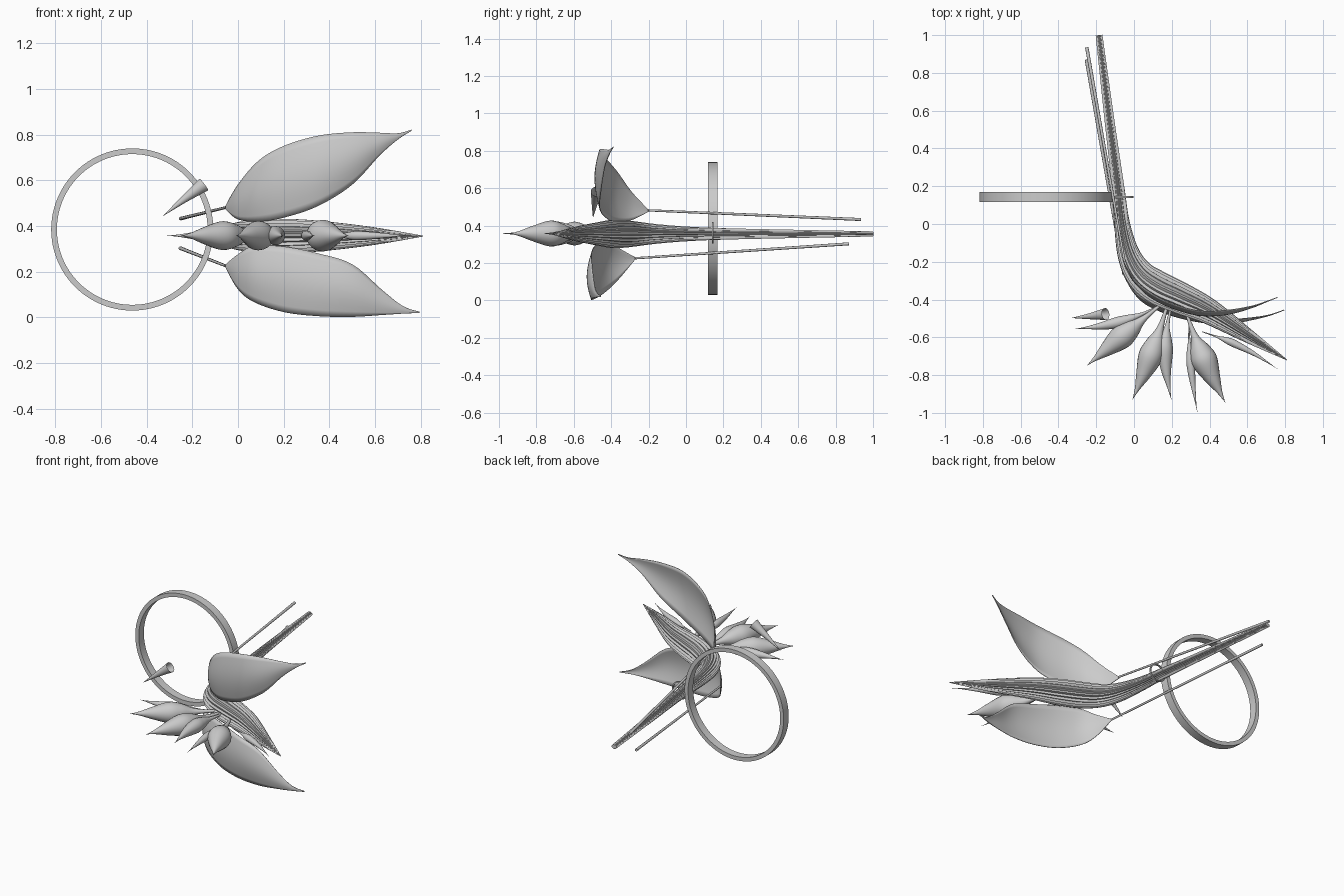
import bpy, bmesh, math
from mathutils import Vector

cube = bpy.data.objects.get("Cube")
if cube:
    bpy.data.objects.remove(cube, do_unlink=True)

GREY = (0.6, 0.6, 0.6, 1)
mat = bpy.data.materials.new("pale grey")
mat.use_nodes = True
mat.diffuse_color = GREY
mat.node_tree.nodes["Principled BSDF"].inputs["Base Color"].default_value = GREY


def finish(name, bm, angle=40):
    bmesh.ops.recalc_face_normals(bm, faces=bm.faces)
    mesh = bpy.data.meshes.new(name)
    bm.to_mesh(mesh)
    bm.free()
    mesh.materials.append(mat)
    ob = bpy.data.objects.new(name, mesh)
    bpy.context.collection.objects.link(ob)
    bpy.ops.object.select_all(action='DESELECT')
    ob.select_set(True)
    bpy.context.view_layer.objects.active = ob
    bpy.ops.object.shade_smooth_by_angle(angle=math.radians(angle))
    return ob


def spline(points, steps):
    """Smooth curve through points of any dimension."""
    out = []
    n = len(points)
    for i in range(n - 1):
        a, b, c, d = (points[max(i - 1, 0)], points[i], points[i + 1], points[min(i + 2, n - 1)])
        for k in range(steps):
            t = k / steps
            out.append([q + 0.5 * t * (r - p + t * (2 * p - 5 * q + 4 * r - s + t * (3 * (q - r) + s - p)))
                        for p, q, r, s in zip(a, b, c, d)])
    return out + [list(points[-1])]


def loft(name, stations, sides=20, steps=6, ribs=0, depth=0.0, cap=True):
    """Tube along stations of (x, y, z, half width, half height)."""
    rows = spline(stations, steps)
    pos = [Vector(r[:3]) for r in rows]
    bm = bmesh.new()
    rings = []
    for i, row in enumerate(rows):
        tangent = (pos[min(i + 1, len(pos) - 1)] - pos[max(i - 1, 0)]).normalized()
        side = tangent.cross(Vector((0, 0, 1))).normalized()
        up = side.cross(tangent)
        w, h = max(row[3], 0.001), max(row[4], 0.001)
        ring = []
        for k in range(sides):
            a = math.tau * k / sides
            f = 1 - depth * (0.5 - 0.5 * math.cos(ribs * a))
            ring.append(bm.verts.new(pos[i] + side * w * f * math.cos(a) + up * h * f * math.sin(a)))
        rings.append(ring)
    for p, q in zip(rings, rings[1:]):
        for k in range(sides):
            j = (k + 1) % sides
            bm.faces.new((p[k], p[j], q[j], q[k]))
    if cap:
        bm.faces.new(rings[0])
        bm.faces.new(rings[-1])
    return finish(name, bm)


def leaf(name, stations, cup=0.025, across=10):
    """Cupped blade from stations of (x, y, lower z, upper z)."""
    bm = bmesh.new()
    rows = []
    for x, y, lo, hi in spline(stations, 6):
        bulge = cup * min(1, (hi - lo) / 0.25)
        row = []
        for k in range(across + 1):
            t = k / across
            row.append(bm.verts.new((x, y - bulge * math.sin(math.pi * t), lo + (hi - lo) * t)))
        rows.append(row)
    for p, q in zip(rows, rows[1:]):
        for k in range(across):
            bm.faces.new((p[k], p[k + 1], q[k + 1], q[k]))
    ob = finish(name, bm, 60)
    thick = ob.modifiers.new("thickness", 'SOLIDIFY')
    thick.thickness = 0.004
    thick.offset = 0
    return ob


def hoop(name, centre, outer, inner, width, segments=96):
    """Flat band standing in the xz plane."""
    bm = bmesh.new()
    profile = [(outer, -width), (outer, width), (inner, width), (inner, -width)]
    rings = []
    for k in range(segments):
        a = math.tau * k / segments
        rings.append([bm.verts.new(Vector(centre) + Vector((r * math.cos(a), y / 2, r * math.sin(a))))
                      for r, y in profile])
    for k in range(segments):
        p, q = rings[k], rings[(k + 1) % segments]
        for j in range(4):
            m = (j + 1) % 4
            bm.faces.new((p[j], p[m], q[m], q[j]))
    return finish(name, bm)


def petal(name, base, tip, radius, bend=0.0, belly=0.5, z=0.358):
    """Pointed bud with a narrow neck, bowed sideways by bend."""
    a, b = Vector(base), Vector(tip)
    normal = Vector((b.y - a.y, a.x - b.x)).normalized()
    stations = []
    for t, r in ((0, 0.1), (belly * 0.45, 0.28), (belly * 0.75, 0.8), (belly, 1),
                 (belly * 0.6 + 0.4, 0.62), (belly * 0.25 + 0.75, 0.2), (1, 0)):
        p = a.lerp(b, t) + normal * bend * math.sin(math.pi * t)
        stations.append((p.x, p.y, z, r * radius, r * radius))
    return loft(name, stations)


# Ribbed stem that bends and swells into the pointed sheath
Z = 0.356
stem = [(-0.185, 1.0, 0.018, 0.014), (-0.13, 0.55, 0.026, 0.023), (-0.085, 0.2, 0.033, 0.031),
        (-0.063, 0.0, 0.042, 0.04), (-0.028, -0.16, 0.06, 0.053), (0.03, -0.265, 0.078, 0.066),
        (0.12, -0.335, 0.09, 0.074), (0.25, -0.395, 0.085, 0.075), (0.4, -0.465, 0.068, 0.063),
        (0.6, -0.59, 0.038, 0.038), (0.81, -0.72, 0.002, 0.002)]
loft("ribbed_stem_sheath", [(x, y, Z, w, h) for x, y, w, h in stem],
     sides=88, steps=8, ribs=22, depth=0.14)

# Leaves
leaf("upper_leaf", [(-0.055, -0.2, 0.475, 0.485), (0.0, -0.29, 0.43, 0.58), (0.09, -0.365, 0.42, 0.685),
                    (0.2, -0.42, 0.437, 0.75), (0.35, -0.46, 0.488, 0.795), (0.5, -0.455, 0.582, 0.81),
                    (0.62, -0.435, 0.71, 0.808), (0.7, -0.41, 0.78, 0.806), (0.76, -0.388, 0.818, 0.822)])
leaf("lower_leaf", [(-0.055, -0.27, 0.222, 0.23), (0.0, -0.35, 0.125, 0.275), (0.07, -0.405, 0.068, 0.312),
                    (0.2, -0.46, 0.024, 0.31), (0.35, -0.495, 0.006, 0.28), (0.5, -0.505, 0.003, 0.232),
                    (0.63, -0.495, 0.011, 0.12), (0.72, -0.48, 0.017, 0.05), (0.795, -0.455, 0.02, 0.024)])

# Leaf stalks
for name, start, end in (("upper_leaf_stalk", (-0.05, -0.2, 0.482), (-0.25, 0.935, 0.433)),
                         ("lower_leaf_stalk", (-0.055, -0.27, 0.226), (-0.252, 0.87, 0.303))):
    loft(name, [(*start, 0.006, 0.006), (*end, 0.009, 0.008)], sides=12, steps=4)

# Plump buds
petal("right_bud", (0.15, -0.42), (-0.25, -0.75), 0.063, 0.0, 0.55)
petal("middle_bud", (0.18, -0.42), (-0.008, -0.93), 0.064, -0.01, 0.55)
petal("left_bud", (0.28, -0.48), (0.483, -0.945), 0.069, 0.012, 0.52)

# Slim petals between the buds
petal("right_slim_petal", (0.16, -0.42), (-0.31, -0.555), 0.03, -0.03, 0.55)
petal("middle_slim_petal", (0.2, -0.42), (0.198, -0.93), 0.042, 0.035, 0.5)
petal("left_slim_petal", (0.29, -0.5), (0.335, -0.995), 0.022, 0.012, 0.5)
petal("left_blade_petal", (0.36, -0.57), (0.76, -0.768), 0.02, -0.02, 0.4)

# Loose open cone
loft("loose_cone", [(-0.328, -0.497, 0.445, 0.001, 0.001), (-0.24, -0.489, 0.514, 0.015, 0.015),
                    (-0.15, -0.477, 0.582, 0.032, 0.032)], cap=False)

# Large hoop and the small tie around the stem
hoop("large_hoop", (-0.463, 0.143, 0.385), 0.355, 0.33, 0.052)
hoop("stem_tie", (-0.06, 0.143, 0.362), 0.057, 0.05, 0.01, 48)
